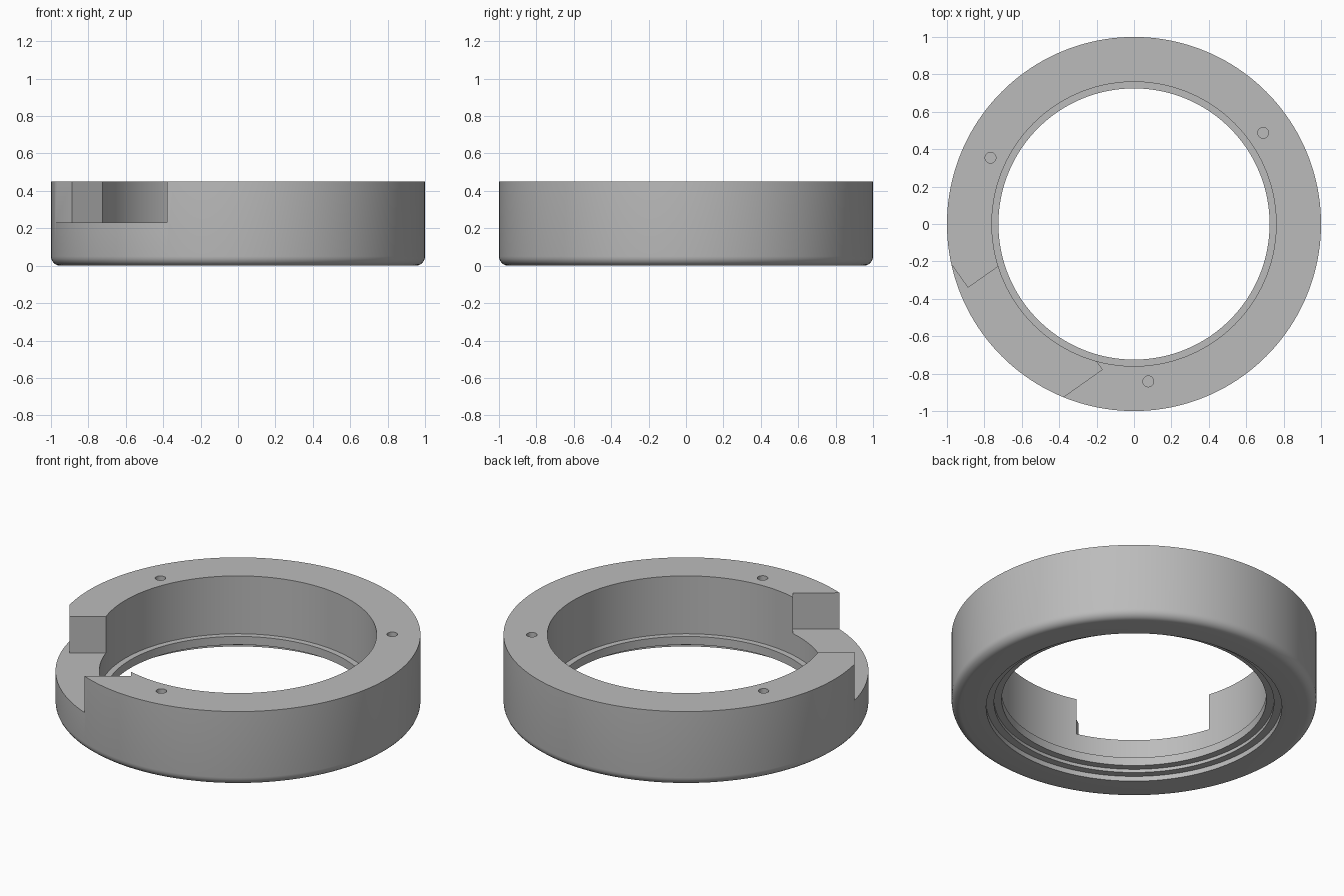
import bpy, bmesh
from math import cos, sin, pi, radians
from mathutils import Matrix

if "Cube" in bpy.data.objects:
    bpy.data.objects.remove(bpy.data.objects["Cube"], do_unlink=True)

HEIGHT = 0.45
SEGMENTS = 160
TURN = radians(35.2)   # direction shared by the notch and the screw holes

grey = bpy.data.materials.new("plain grey")
grey.use_nodes = True
colour = (0.5, 0.5, 0.5, 1)
grey.diffuse_color = colour
grey.node_tree.nodes["Principled BSDF"].inputs["Base Color"].default_value = colour


def add_object(name, bm):
    bmesh.ops.recalc_face_normals(bm, faces=bm.faces)
    mesh = bpy.data.meshes.new(name)
    bm.to_mesh(mesh)
    bm.free()
    mesh.materials.append(grey)
    obj = bpy.data.objects.new(name, mesh)
    bpy.context.collection.objects.link(obj)
    return obj


def lathe(name, profile):
    """Closed ring from a closed (radius, height) outline."""
    bm = bmesh.new()
    rings = []
    for i in range(SEGMENTS):
        a = 2 * pi * i / SEGMENTS
        rings.append([bm.verts.new((r * cos(a), r * sin(a), z)) for r, z in profile])
    n = len(profile)
    for i in range(SEGMENTS):
        here, following = rings[i], rings[(i + 1) % SEGMENTS]
        for j in range(n):
            k = (j + 1) % n
            bm.faces.new((here[j], following[j], following[k], here[k]))
    return add_object(name, bm)


def box_cutter(name, u0, u1, v0, v1, z0, z1):
    """Box given in the turned notch axes."""
    bm = bmesh.new()
    size = Matrix.Diagonal((u1 - u0, v1 - v0, z1 - z0, 1))
    place = Matrix.Translation(((u0 + u1) / 2, (v0 + v1) / 2, (z0 + z1) / 2))
    bmesh.ops.create_cube(bm, size=1, matrix=Matrix.Rotation(TURN, 4, 'Z') @ place @ size)
    return add_object(name, bm)


def hole_cutter(name, angle, depth):
    bm = bmesh.new()
    place = Matrix.Translation((0.845 * cos(angle), 0.845 * sin(angle), HEIGHT))
    bmesh.ops.create_cone(bm, cap_ends=True, segments=32, radius1=0.029, radius2=0.029,
                          depth=2 * depth, matrix=place)
    return add_object(name, bm)


# Ring section: rounded bottom edge, stepped recess below, thin inner lip
FILLET = 0.05
rounded = [(1 - FILLET + FILLET * sin(t * pi / 12), FILLET - FILLET * cos(t * pi / 12))
           for t in range(7)]
section = rounded + [(1, HEIGHT), (0.76, HEIGHT), (0.76, 0.10), (0.725, 0.10),
                     (0.725, 0.05), (0.767, 0.05), (0.767, 0.03), (0.81, 0.03), (0.81, 0)]
ring = lathe("ring_body", section)

# Side notch with a shallow flat beside it, and three blind screw holes
cutters = [box_cutter("notch_cutter", -1.3, -0.588, -0.538, 0.233, 0.23, 0.6),
           box_cutter("flat_cutter", -1.25, -0.922, 0.1, 0.6, 0.23, 0.6)]
cutters += [hole_cutter(f"screw_hole_cutter_{i + 1}", TURN + i * 2 * pi / 3, 0.15)
            for i in range(3)]

for cutter in cutters:
    mod = ring.modifiers.new(cutter.name, 'BOOLEAN')
    mod.operation = 'DIFFERENCE'
    mod.solver = 'EXACT'
    mod.object = cutter

# Apply the cuts, then remove the cutters
bpy.context.view_layer.update()
depsgraph = bpy.context.evaluated_depsgraph_get()
cut_mesh = bpy.data.meshes.new_from_object(ring.evaluated_get(depsgraph))
ring.modifiers.clear()
ring.data = cut_mesh
cut_mesh.name = "ring_body"
for cutter in cutters:
    bpy.data.objects.remove(cutter, do_unlink=True)

bpy.ops.object.select_all(action='DESELECT')
ring.select_set(True)
bpy.context.view_layer.objects.active = ring
bpy.ops.object.shade_smooth_by_angle(angle=radians(30))
